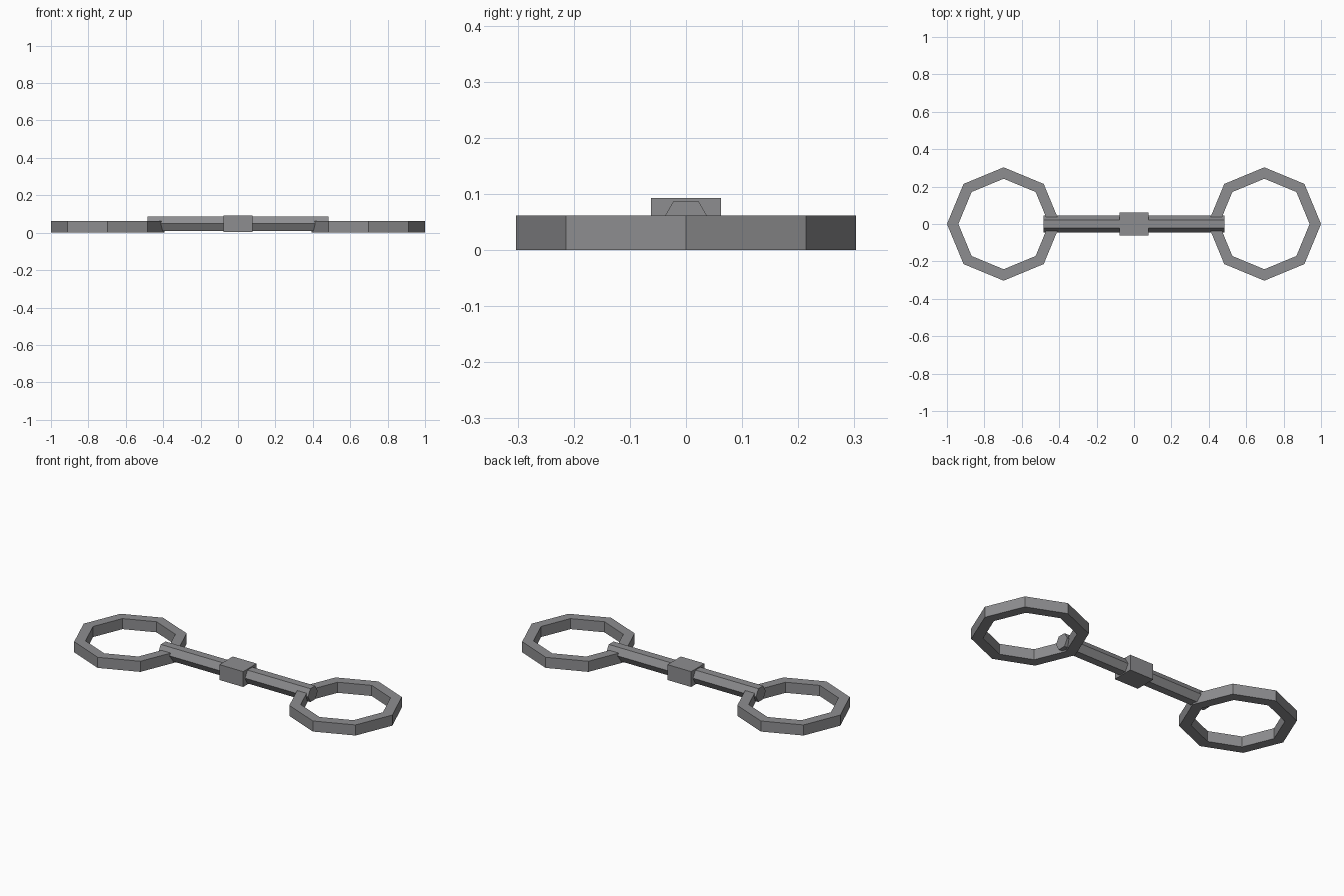
import bpy
import bmesh
from math import cos, sin, pi

cube = bpy.data.objects.get("Cube")
if cube:
    bpy.data.objects.remove(cube, do_unlink=True)

steel = bpy.data.materials.new("grey steel")
steel.use_nodes = True
colour = (0.27, 0.27, 0.28, 1)
steel.diffuse_color = colour
steel.node_tree.nodes["Principled BSDF"].inputs["Base Color"].default_value = colour

AXIS_Z = 0.048


def finish(name, bm):
    bmesh.ops.recalc_face_normals(bm, faces=bm.faces)
    mesh = bpy.data.meshes.new(name)
    bm.to_mesh(mesh)
    bm.free()
    mesh.materials.append(steel)
    obj = bpy.data.objects.new(name, mesh)
    bpy.context.collection.objects.link(obj)
    return obj


def ring(name, x, outer=0.303, inner=0.242, height=0.062, sides=8):
    """Flat octagonal ring with a rectangular section."""
    bm = bmesh.new()
    loops = []
    for i in range(sides):
        a = 2 * pi * i / sides
        section = ((outer, 0), (outer, height), (inner, height), (inner, 0))
        loops.append([bm.verts.new((x + r * cos(a), r * sin(a), z)) for r, z in section])
    for i in range(sides):
        a, b = loops[i], loops[(i + 1) % sides]
        for j in range(4):
            k = (j + 1) % 4
            bm.faces.new((a[j], b[j], b[k], a[k]))
    return finish(name, bm)


# Hand rings at both ends
ring("left_ring", 0.697)
ring("right_ring", -0.697)

# Hexagonal bar lying along x, flat side up
bm = bmesh.new()
ends = [[bm.verts.new((x, 0.045 * cos(i * pi / 3), AXIS_Z + 0.045 * sin(i * pi / 3)))
         for i in range(6)] for x in (-0.485, 0.485)]
for end in ends:
    bm.faces.new(end)
for i in range(6):
    k = (i + 1) % 6
    bm.faces.new((ends[0][i], ends[0][k], ends[1][k], ends[1][i]))
finish("connecting_bar", bm)

# Block around the middle of the bar
bm = bmesh.new()
bmesh.ops.create_cube(bm, size=1)
bmesh.ops.scale(bm, vec=(0.154, 0.124, 0.09), verts=bm.verts)
bmesh.ops.translate(bm, vec=(0, 0, AXIS_Z), verts=bm.verts)
finish("centre_block", bm)
